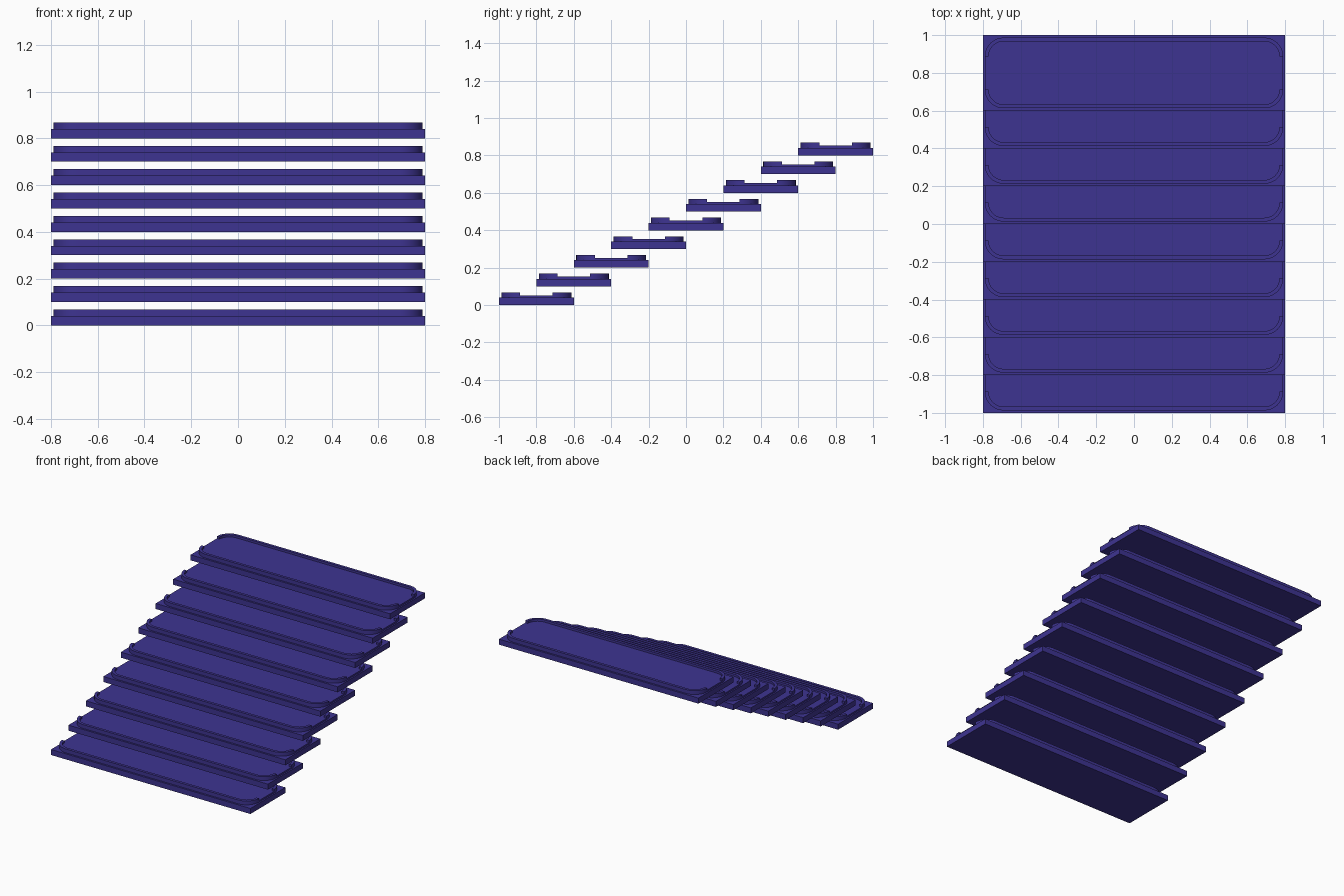
import bpy, bmesh, math

if "Cube" in bpy.data.objects:
    bpy.data.objects.remove(bpy.data.objects["Cube"])

STEPS = 9
HALF_X, HALF_Y = 0.79, 0.187      # outline of the raised tread
RADIUS, RIM = 0.10, 0.02

mat = bpy.data.materials.new("indigo")
mat.diffuse_color = (0.048, 0.034, 0.283, 1)
mat.use_nodes = True
mat.node_tree.nodes["Principled BSDF"].inputs["Base Color"].default_value = mat.diffuse_color


def front_path(inset, n=10):
    """Front half of a rounded rectangle, left end to right end."""
    r, cx, cy = RADIUS - inset, HALF_X - RADIUS, -(HALF_Y - RADIUS)
    left = [(-cx - r * math.cos(a), cy - r * math.sin(a))
            for a in (math.pi / 2 * i / n for i in range(n + 1))]
    return left + [(-x, y) for x, y in reversed(left)]


def prism(name, outline, z0, z1, loc):
    bm = bmesh.new()
    low = [bm.verts.new((x, y, z0)) for x, y in outline]
    high = [bm.verts.new((x, y, z1)) for x, y in outline]
    bm.faces.new(low[::-1])
    bm.faces.new(high)
    n = len(outline)
    for i in range(n):
        j = (i + 1) % n
        bm.faces.new((low[i], low[j], high[j], high[i]))
    bmesh.ops.recalc_face_normals(bm, faces=bm.faces)
    mesh = bpy.data.meshes.new(name)
    bm.to_mesh(mesh)
    bm.free()
    mesh.materials.append(mat)
    ob = bpy.data.objects.new(name, mesh)
    ob.location = loc
    bpy.context.collection.objects.link(ob)
    bpy.ops.object.select_all(action='DESELECT')
    ob.select_set(True)
    bpy.context.view_layer.objects.active = ob
    bpy.ops.object.shade_smooth_by_angle(angle=math.radians(30))


def turned(points):
    return [(-x, -y) for x, y in points]


outer, inner = front_path(0), front_path(RIM)
rim = outer + inner[::-1]
slab = [(-0.8, -0.2), (0.8, -0.2), (0.8, 0.2), (-0.8, 0.2)]

for i in range(STEPS):
    loc = (0, -0.8 + 0.2 * i, 0.1 * i)
    # base slab of the step
    prism(f"step_slab_{i + 1}", slab, 0, 0.04, loc)
    # raised tread panel with rounded corners
    prism(f"tread_panel_{i + 1}", outer + turned(outer), 0.04, 0.052, loc)
    # front and rear lips, open at the sides
    prism(f"front_lip_{i + 1}", rim, 0.04, 0.068, loc)
    prism(f"rear_lip_{i + 1}", turned(rim), 0.04, 0.068, loc)
